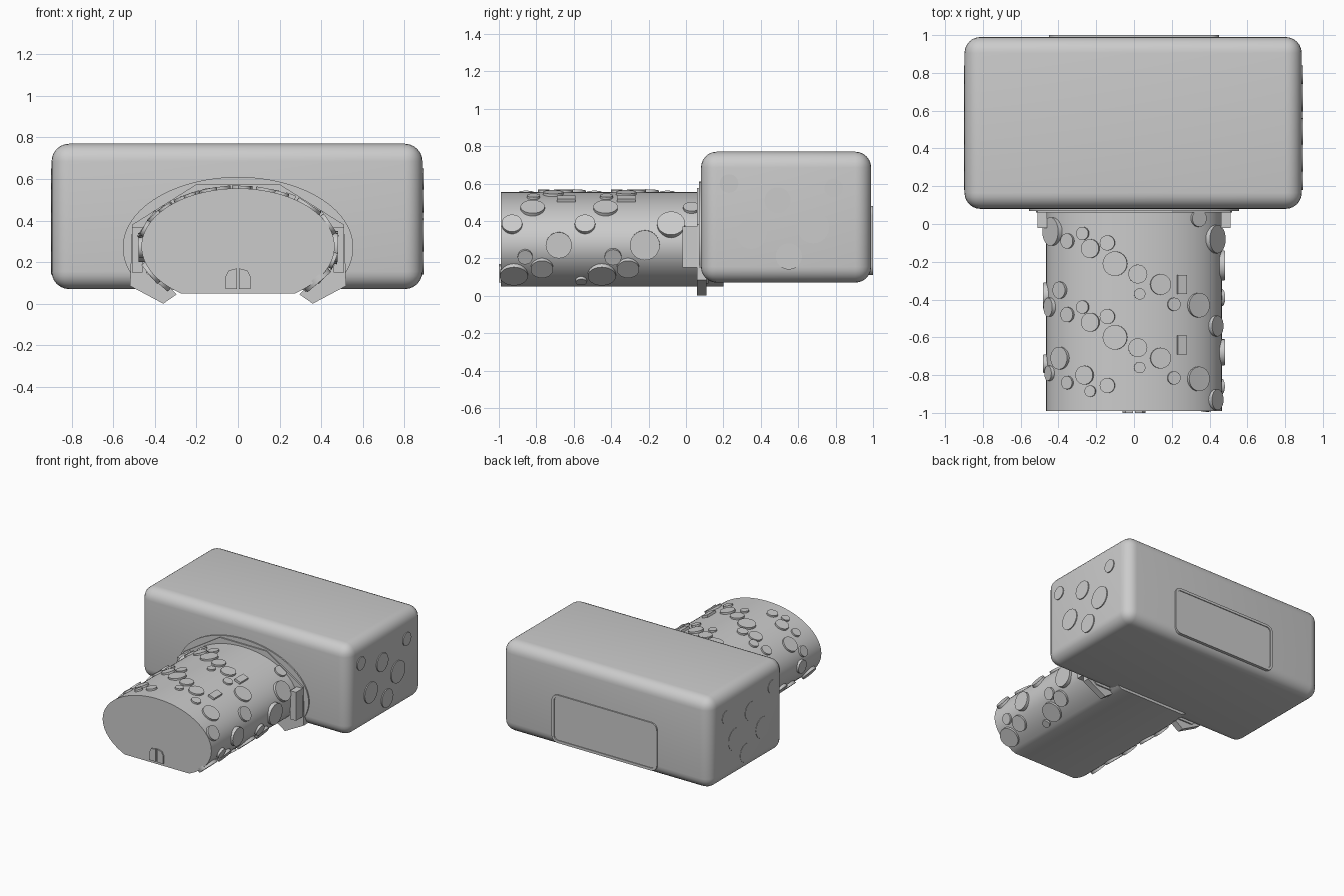
import bpy, bmesh, math
from mathutils import Vector, Matrix

if "Cube" in bpy.data.objects:
    bpy.data.objects.remove(bpy.data.objects["Cube"])

RX, RZ, CZ, FLOOR = 0.465, 0.28, 0.275, 0.05


def finish(name, bm, smooth=True):
    bmesh.ops.recalc_face_normals(bm, faces=bm.faces[:])
    me = bpy.data.meshes.new(name)
    bm.to_mesh(me)
    bm.free()
    ob = bpy.data.objects.new(name, me)
    bpy.context.collection.objects.link(ob)
    if smooth:
        bpy.ops.object.select_all(action='DESELECT')
        ob.select_set(True)
        bpy.context.view_layer.objects.active = ob
        bpy.ops.object.shade_smooth_by_angle(angle=math.radians(30))
    return ob


def prism(name, pts, y0, y1, smooth=True):
    """Extrude an (x, z) outline along y."""
    bm = bmesh.new()
    f = bm.faces.new([bm.verts.new((x, y0, z)) for x, z in pts])
    r = bmesh.ops.extrude_face_region(bm, geom=[f])
    vs = [v for v in r['geom'] if isinstance(v, bmesh.types.BMVert)]
    bmesh.ops.translate(bm, verts=vs, vec=(0, y1 - y0, 0))
    return finish(name, bm, smooth)


def clipped_ellipse(rx, rz, cz, floor, n=64):
    a0 = math.asin((floor - cz) / rz)
    span = math.pi - 2 * a0
    return [(rx * math.cos(a0 + span * i / n), cz + rz * math.sin(a0 + span * i / n))
            for i in range(n + 1)]


def rounded_rect(x0, x1, z0, z1, r, n=6):
    out = []
    for cx, cz, a in ((x1-r, z1-r, 0), (x0+r, z1-r, 90), (x0+r, z0+r, 180), (x1-r, z0+r, 270)):
        for i in range(n + 1):
            t = math.radians(a + 90 * i / n)
            out.append((cx + r * math.cos(t), cz + r * math.sin(t)))
    return out


def disk(bm, pos, normal, r, h):
    m = Matrix.Translation(pos) @ Vector((0, 0, 1)).rotation_difference(normal).to_matrix().to_4x4()
    bmesh.ops.create_cone(bm, cap_ends=True, segments=24, radius1=r, radius2=r, depth=h, matrix=m)


def box(bm, pos, size, rot=None):
    m = Matrix.Translation(pos) @ (rot or Matrix()) @ Matrix.Diagonal((*size, 1))
    bmesh.ops.create_cube(bm, size=1, matrix=m)


# main block with rounded edges
bm = bmesh.new()
box(bm, (-0.005, 0.535, 0.42), (1.785, 0.91, 0.70))
bmesh.ops.bevel(bm, geom=bm.edges[:], offset=0.085, segments=6, profile=0.5, affect='EDGES')
finish("main_block", bm)

# flat-bottomed tunnel
prism("tunnel", clipped_ellipse(RX, RZ, CZ, FLOOR), -0.99, 0.2)

# thin oval flange on the block front
prism("flange", clipped_ellipse(0.555, 0.34, 0.27, 0.065), 0.07, 0.12)

# faceted collar around the tunnel with splayed feet
half = [(0.295, 0.045), (0.36, 0.0), (0.52, 0.085), (0.51, 0.38), (0.20, 0.575)]
inner = [(0.45, 0.2), (0.45, 0.34), (0.19, 0.53)]
outline = half + [(-x, z) for x, z in reversed(half)] \
    + [(-x, z) for x, z in inner] + list(reversed(inner))
prism("collar", outline, 0.06, 0.11, False)
bm = bmesh.new()
for s in (-1, 1):
    box(bm, (s * 0.485, 0.03, 0.26), (0.05, 0.10, 0.22))
finish("collar_side_blocks", bm, False)


def surface(x=None, z=None, side=1):
    """Point and outward normal on the tunnel, from x (upper half) or z (side)."""
    if z is None:
        t = math.acos(x / RX)
    else:
        t = math.asin((z - CZ) / RZ)
        t = t if side > 0 else math.pi - t
    c, s = math.cos(t), math.sin(t)
    return RX * c, CZ + RZ * s, Vector((c / RX, 0, s / RZ)).normalized()


# raised disks scattered over the tunnel
bm = bmesh.new()
top = [(-0.35, -0.09, .04), (-0.27, -0.05, .035), (-0.23, -0.13, .05), (-0.14, -0.10, .04),
       (-0.10, -0.21, .065), (0.02, -0.265, .05), (0.03, -0.37, .03), (0.14, -0.32, .055),
       (0.21, -0.425, .035), (0.34, -0.43, .065)]
for row in (0, -0.39):
    for x, y, r in top:
        px, pz, n = surface(x=x)
        disk(bm, (px, y + row, pz), n, r, 0.025)
for x, y, r in ((-0.39, -0.71, .06), (-0.35, -0.84, .035), (-0.26, -0.80, .05),
                (-0.23, -0.885, .03), (-0.14, -0.855, .04), (0.34, 0.03, .045),
                (-0.39, -0.35, .045)):
    px, pz, n = surface(x=x)
    disk(bm, (px, y, pz), n, r, 0.025)
low = [(-0.93, .38, .055), (-0.92, .115, .075), (-0.86, .21, .04), (-0.77, .15, .06), (-0.68, .27, .07),
       (-0.54, .38, .055), (-0.45, .115, .075), (-0.39, .21, .045), (-0.31, .15, .06),
       (-0.22, .27, .08), (-0.08, .38, .075), (-0.56, .085, .03)]
left = [(-0.04, .38, .075), (-0.38, .27, .07), (-0.44, .36, .05), (-0.74, .27, .05), (-0.79, .36, .04),
        (-0.20, .15, .06), (-0.30, .115, .07), (-0.55, .15, .06), (-0.68, .115, .07), (-0.90, .15, .06)]
for side, rows in ((1, low), (-1, left)):
    for y, z, r in rows:
        px, pz, n = surface(z=z, side=side)
        disk(bm, (px, y, pz), n, r, 0.03)
finish("tunnel_disks", bm)

# small raised tiles on the tunnel shoulder
bm = bmesh.new()
px, pz, n = surface(x=0.25)
rot = Vector((0, 0, 1)).rotation_difference(n).to_matrix().to_4x4()
for y in (-0.64, -0.32):
    box(bm, (px, y, pz), (0.05, 0.10, 0.035), rot)
finish("tunnel_tiles", bm, False)

# disks on both ends of the block
bm = bmesh.new()
for y, z, r in ((.23, .60, .05), (.49, .51, .07), (.79, .575, .05),
                (.35, .33, .08), (.68, .365, .085), (.55, .21, .07)):
    disk(bm, (0.885, y, z), Vector((1, 0, 0)), r, 0.02)
    disk(bm, (-0.893, y, z), Vector((-1, 0, 0)), r, 0.014)
finish("block_disks", bm)

# back panel: raised rim around a slightly sunken plate
prism("back_panel", rounded_rect(-0.43, 0.43, 0.13, 0.46, 0.035), 0.97, 0.994)
bm = bmesh.new()
loops = [[bm.verts.new((x, y, z)) for x, z in rounded_rect(-0.45 + i, 0.45 - i, 0.11 + i, 0.48 - i, 0.05 - i)]
         for i, y in ((0, 0.97), (0, 1.0), (0.02, 1.0), (0.02, 0.97))]
for a, b in zip(loops, loops[1:] + loops[:1]):
    for i in range(len(a)):
        j = (i + 1) % len(a)
        bm.faces.new((a[i], a[j], b[j], b[i]))
finish("back_panel_rim", bm)

# little split arch on the tunnel front
for s, name in ((-1, "left_arch_door"), (1, "right_arch_door")):
    pts = [(s * 0.005, 0.07), (s * 0.06, 0.07), (s * 0.06, 0.13), (s * 0.045, 0.16), (s * 0.005, 0.17)]
    prism(name, pts, -1.0, -0.98, False)
